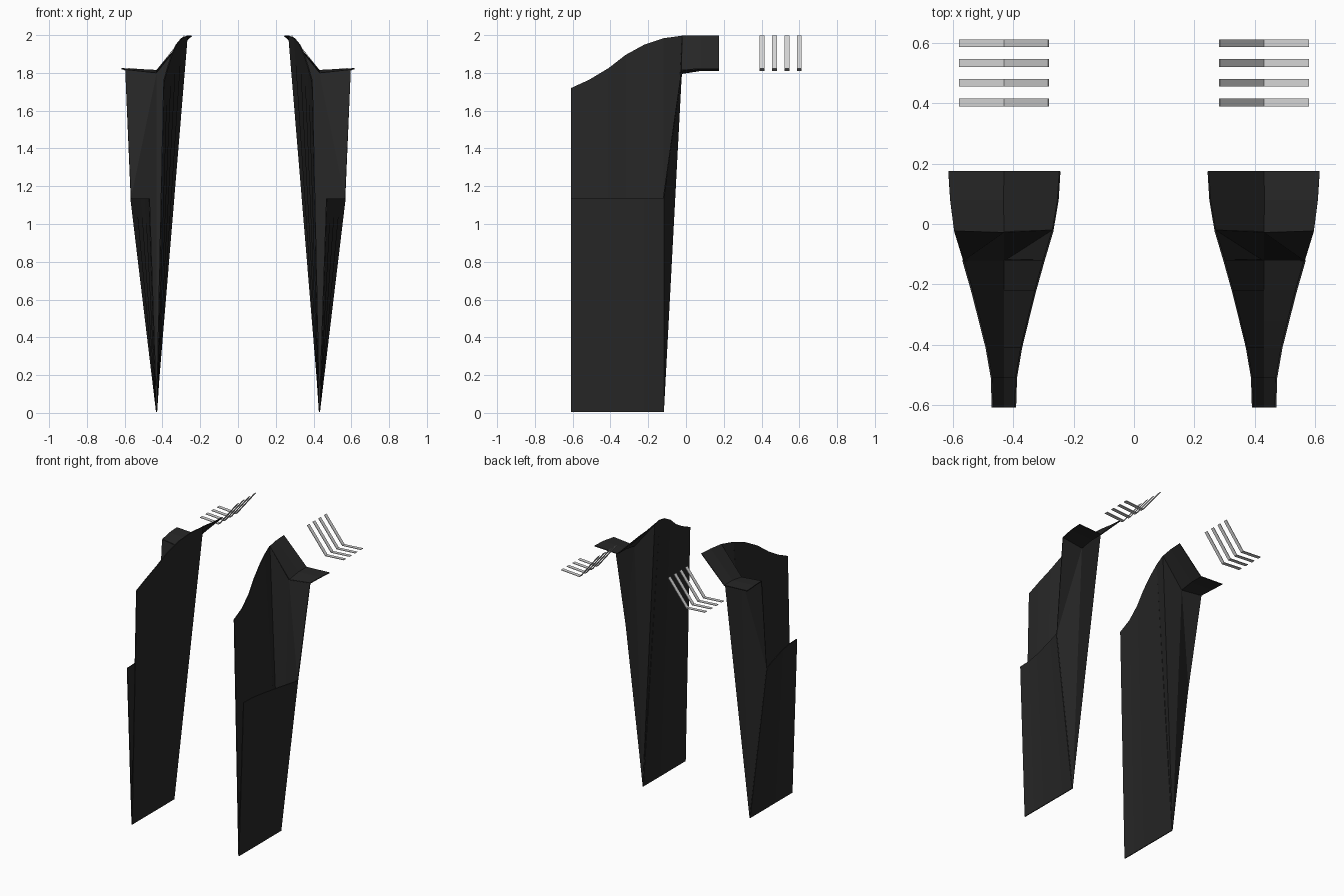
import bpy

if "Cube" in bpy.data.objects:
    bpy.data.objects.remove(bpy.data.objects["Cube"])

CX, SPINE_Y, END_Y, LOW = 0.431, -0.02, 0.175, 0.004


def material(name, value):
    m = bpy.data.materials.new(name)
    m.diffuse_color = (value, value, value, 1)
    m.use_nodes = True
    m.node_tree.nodes["Principled BSDF"].inputs["Base Color"].default_value = m.diffuse_color
    return m


dark = material("charcoal", 0.02)
light = material("pale_grey", 0.66)


def sheet(name, verts, faces, mat, thick):
    """Thin flat-shaded sheet, mirrored to the other side."""
    me = bpy.data.meshes.new(name)
    me.from_pydata(verts, [], faces)
    me.materials.append(mat)
    ob = bpy.data.objects.new(name, me)
    bpy.context.collection.objects.link(ob)
    s = ob.modifiers.new("thickness", 'SOLIDIFY')
    s.thickness = thick
    s.offset = 0
    ob.modifiers.new("other_side", 'MIRROR').use_mirror_merge = False
    return ob


def quads(n):
    """Faces of a strip of point pairs (0,1), (2,3), ..."""
    return [(2 * i, 2 * i + 2, 2 * i + 3, 2 * i + 1) for i in range(n - 1)]


# Flare curve: y, half width, height of the tall inner panel
flare = [(-0.608, 0.037, 1.72), (-0.51, 0.040, 1.765), (-0.41, 0.057, 1.825),
         (-0.32, 0.079, 1.895), (-0.22, 0.104, 1.95), (-0.12, 0.132, 1.983)]

# Tall inner panel, rising from the keel line to the curved top
verts = []
for y, w, z in flare:
    verts += [(CX, y, LOW), (CX - w, y, z)]
sheet("inner_panel", verts, quads(len(flare)), dark, 0.006)

# Low outer panel with a level top edge
verts = []
for y, w, z in flare:
    verts += [(CX, y, LOW), (CX + w * 1.03, y, 1.135)]
sheet("outer_panel", verts, quads(len(flare)), dark, 0.006)

# Back wall fanning up from the keel end to the wing
keel = (CX, -0.12, LOW)
spine = (CX, SPINE_Y - 0.005, 1.797)
inner_top = (CX - 0.162, SPINE_Y, 1.997)
outer_top = (CX + 0.166, SPINE_Y, 1.815)
sheet("back_wall",
      [keel, (CX - 0.132, -0.12, 1.983), inner_top, spine, outer_top,
       (CX + 0.136, -0.12, 1.135)],
      [(0, 1, 2), (0, 2, 3), (0, 3, 5), (3, 4, 5)], dark, 0.006)

# V-shaped wing running backwards from the wall
rows = [[inner_top, spine, outer_top]]
for y, w in ((0.08, 0.179), (END_Y, 0.185)):
    rows.append([(CX - w, y, 1.997), (CX, y, 1.813), (CX + w, y, 1.822)])
verts = [p for r in rows for p in r]
faces = [(3 * r + c, 3 * r + c + 1, 3 * r + c + 4, 3 * r + c + 3)
         for r in range(2) for c in range(2)]
sheet("wing", verts, faces, dark, 0.006)

# Four loose V-shaped slats behind each wing
for i in range(4):
    y0 = 0.39 + i * 0.0655
    verts = []
    for x, z in ((-0.147, 1.998), (0, 1.813), (0.149, 1.823)):
        verts += [(CX + x, y0, z), (CX + x, y0 + 0.026, z)]
    sheet("slat_%d" % (i + 1), verts, quads(3), light, 0.004)
